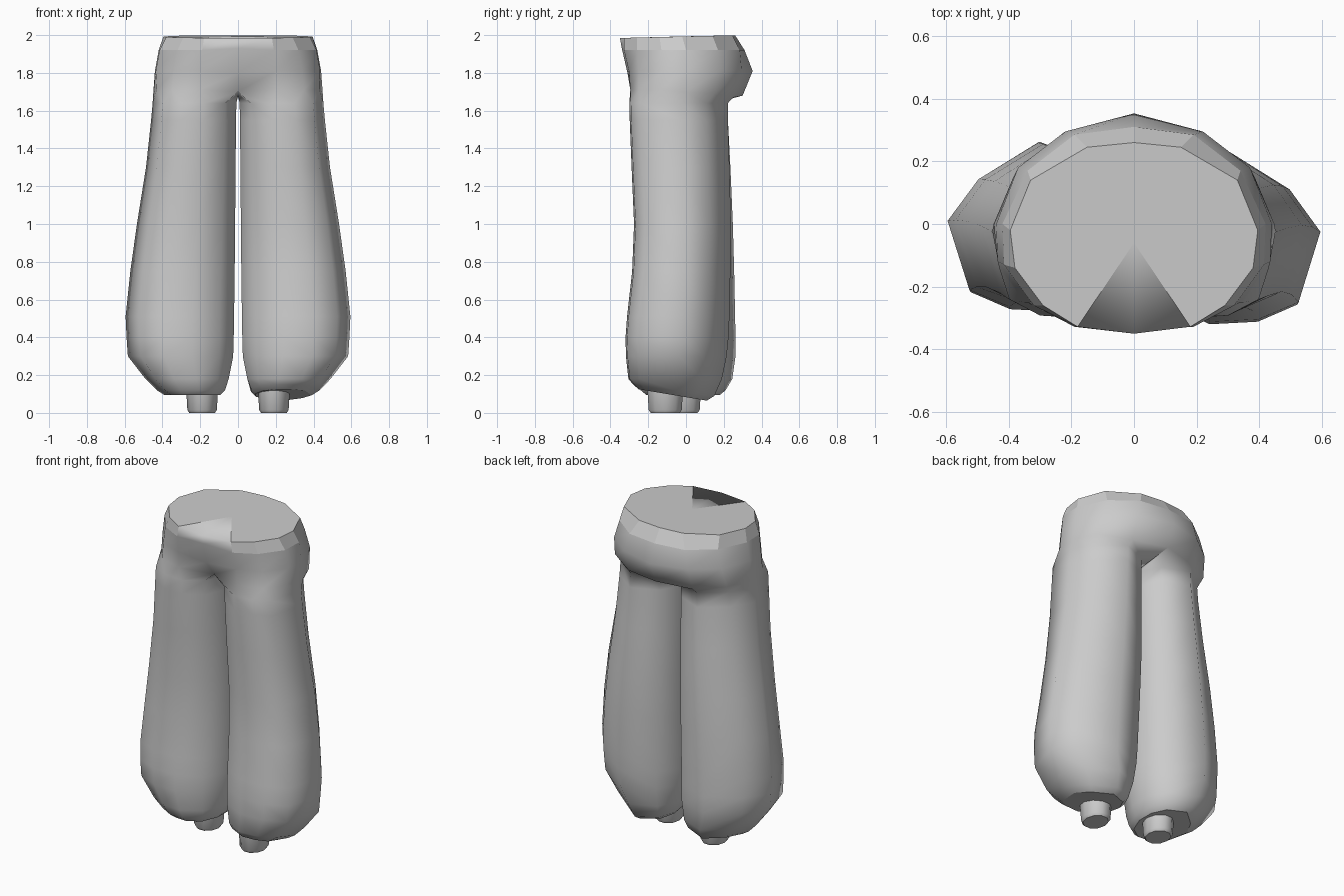
import bpy, bmesh, math

if "Cube" in bpy.data.objects:
    bpy.data.objects.remove(bpy.data.objects["Cube"])

grey = bpy.data.materials.new("plain_grey")
grey.diffuse_color = (0.6, 0.6, 0.6, 1)
grey.use_nodes = True
grey.node_tree.nodes["Principled BSDF"].inputs["Base Color"].default_value = grey.diffuse_color


def bridge(bm, a, b):
    """Join two equal-length closed loops with quads."""
    n = len(a)
    return [bm.faces.new((a[i], a[(i + 1) % n], b[(i + 1) % n], b[i])) for i in range(n)]


def finish(bm, name):
    bmesh.ops.recalc_face_normals(bm, faces=bm.faces)
    mesh = bpy.data.meshes.new(name)
    bm.to_mesh(mesh)
    bm.free()
    mesh.materials.append(grey)
    ob = bpy.data.objects.new(name, mesh)
    bpy.context.collection.objects.link(ob)


def mirrored(half):
    """Full ring from a right half running front centre to back centre."""
    return half + [(-x, y, z) for x, y, z in half[-2:0:-1]]


# Waist: right half rings from front centre to back centre
crotch = [(0, -.235, 1.70), (.20, -.295, 1.71), (.35, -.25, 1.71), (.43, -.14, 1.71),
          (.448, 0, 1.70), (.385, .15, 1.69), (.22, .25, 1.67), (0, .30, 1.68)]
hips = [(0, -.31, 1.80), (.20, -.302, 1.81), (.34, -.25, 1.81), (.435, -.12, 1.81),
        (.44, 0, 1.81), (.37, .18, 1.81), (.22, .295, 1.81), (0, .353, 1.81)]
belt = [(0, -.34, 1.93), (.19, -.328, 1.92), (.32, -.26, 1.92), (.415, -.13, 1.92),
        (.42, 0, 1.92), (.34, .17, 1.92), (.19, .285, 1.92), (0, .31, 1.92)]
rim = [(x, y, 1.993 + .024 * y) for x, y in
       [(0, -.35), (.18, -.328), (.29, -.26), (.38, -.14), (.395, -.02),
        (.33, .14), (.15, .245), (0, .26)]]

bm = bmesh.new()
loops = [[bm.verts.new(p) for p in mirrored(r)] for r in (crotch, hips, belt, rim)]
bands = [bridge(bm, a, b) for a, b in zip(loops, loops[1:])]
top, n = loops[-1], len(loops[-1])
for f in bm.faces:
    f.smooth = True
for f in bands[-1][1:-1]:
    f.smooth = False

# Flat lid with a soft wedge rolling over the front
apex = bm.verts.new((0, -.06, 1.992))
lid = bm.faces.new(top[1:] + [apex])
for tri in ((apex, top[-1], top[0]), (apex, top[0], top[1])):
    bm.faces.new(tri).smooth = True
for e in lid.edges:
    e.smooth = False

# Baggy legs growing out of the two halves of the waist
inseam = [bm.verts.new((0, .12, 1.675)), bm.verts.new((0, -.10, 1.685))]
section = [(.14, -.74), (.39, -1), (.66, -.97), (.88, -.77), (1, .06),
           (.83, .56), (.50, 1), (.15, .74), (.01, .28), (.01, -.25)]
# Height, inner x, outer x, then front and back y for the right and left leg
levels = [(1.64, .004, .452, -.30, .222, -.30, .222),
          (1.55, .006, .46, -.298, .222, -.296, .222),
          (1.3, .008, .487, -.288, .23, -.278, .235),
          (1.0, .01, .535, -.275, .238, -.26, .248),
          (.75, .012, .57, -.285, .235, -.26, .255),
          (.51, .015, .595, -.312, .23, -.272, .26),
          (.40, .017, .59, -.32, .225, -.28, .262),
          (.30, .02, .583, -.318, .215, -.278, .262),
          (.18, .045, .49, -.305, .19, -.262, .245),
          (.12, .065, .43, -.28, .15, -.24, .21),
          (.095, .09, .39, -.25, .11, -.21, .18)]
low = loops[0]
for side in (1, -1):
    half = low[:8] if side == 1 else [low[0]] + low[:6:-1]
    prev = half + inseam
    for z, xi, xo, rf, rb, lf, lb in levels:
        yf, yb = (rf, rb) if side == 1 else (lf, lb)
        tilt = .03 if side == 1 and z < .13 else 0
        ring = [bm.verts.new((side * (xi + u * (xo - xi)),
                              (yf + yb) / 2 + v * (yb - yf) / 2,
                              z - tilt * v)) for u, v in section]
        for f in bridge(bm, prev, ring):
            f.smooth = True
        prev = ring
    sole = bm.faces.new(prev)
    for e in sole.edges:
        e.smooth = False
finish(bm, "trousers")

# Small tapered foot stubs under the legs
for side, name, foot_y in ((1, "right_foot", -.11), (-1, "left_foot", -.015)):
    bm = bmesh.new()
    prev = None
    for z, r in ((0, .068), (.015, .078), (.14, .085)):
        ring = [bm.verts.new((side * .19 + r * math.cos(math.tau * i / 10),
                              foot_y + 1.18 * r * math.sin(math.tau * i / 10), z))
                for i in range(10)]
        if prev:
            for f in bridge(bm, prev, ring):
                f.smooth = True
        else:
            for e in bm.faces.new(ring).edges:
                e.smooth = False
        prev = ring
    bm.faces.new(prev)
    finish(bm, name)
